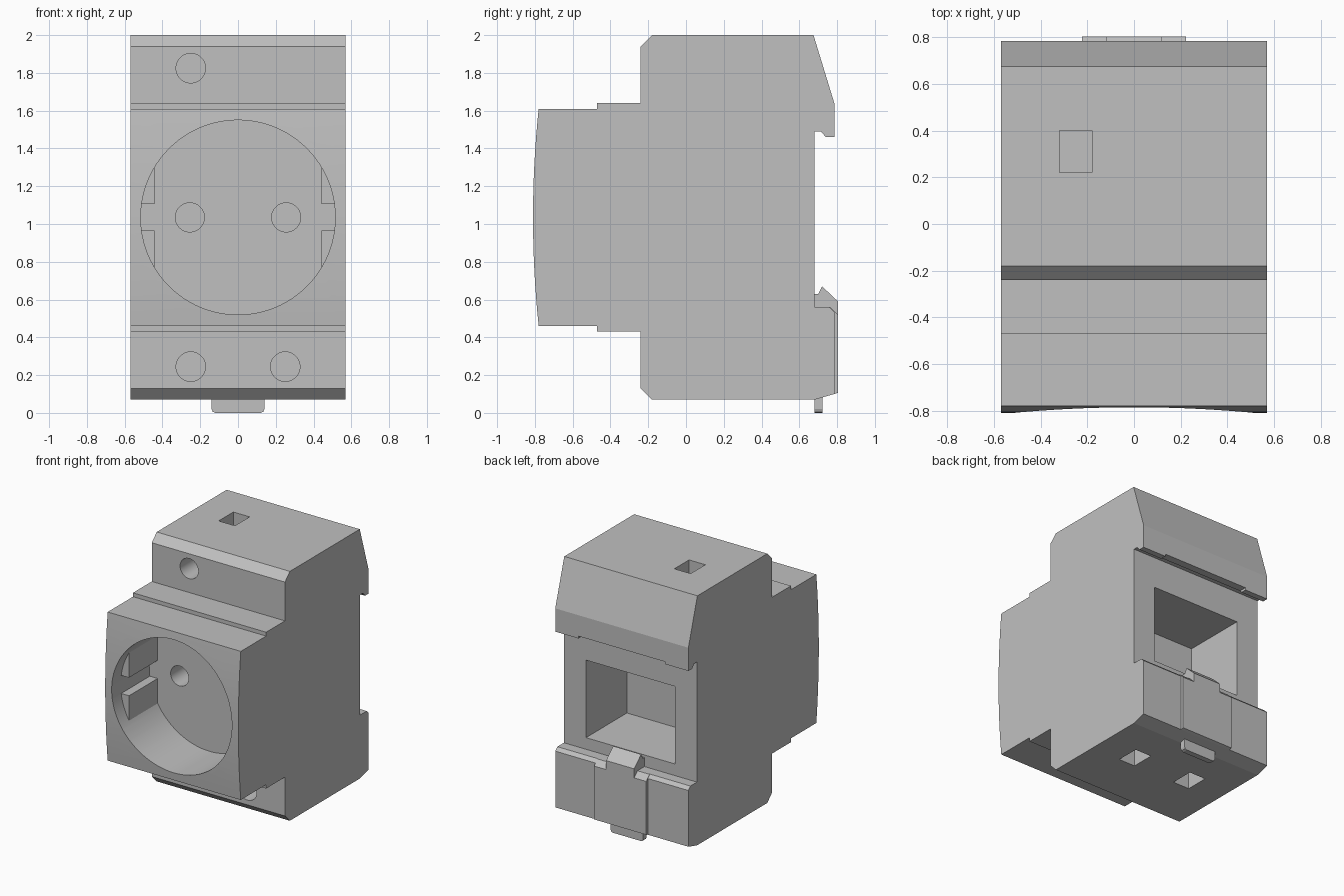
import bpy, bmesh, math
from mathutils import Matrix, Vector

if "Cube" in bpy.data.objects:
    bpy.data.objects.remove(bpy.data.objects["Cube"], do_unlink=True)

grey = bpy.data.materials.new("light_grey_plastic")
grey.use_nodes = True
COLOUR = (0.53, 0.53, 0.53, 1)
grey.diffuse_color = COLOUR
grey.node_tree.nodes["Principled BSDF"].inputs["Base Color"].default_value = COLOUR


def finish(name, bm):
    bmesh.ops.recalc_face_normals(bm, faces=bm.faces)
    mesh = bpy.data.meshes.new(name)
    bm.to_mesh(mesh)
    bm.free()
    mesh.materials.append(grey)
    obj = bpy.data.objects.new(name, mesh)
    bpy.context.collection.objects.link(obj)
    return obj


def prism(name, points, start, end):
    """Extrude a list of 3D points from start offset to end offset."""
    bm = bmesh.new()
    face = bm.faces.new([bm.verts.new(Vector(p) + start) for p in points])
    out = bmesh.ops.extrude_face_region(bm, geom=[face])
    verts = [g for g in out["geom"] if isinstance(g, bmesh.types.BMVert)]
    bmesh.ops.translate(bm, verts=verts, vec=end - start)
    return finish(name, bm)


def side_prism(name, yz, half_width):
    off = Vector((half_width, 0, 0))
    return prism(name, [(0, y, z) for y, z in yz], -off, off)


def box(name, x, y, z):
    bm = bmesh.new()
    bmesh.ops.create_cube(bm, size=1)
    lo, hi = Vector((x[0], y[0], z[0])), Vector((x[1], y[1], z[1]))
    bmesh.ops.scale(bm, vec=hi - lo, verts=bm.verts)
    bmesh.ops.translate(bm, vec=(lo + hi) / 2, verts=bm.verts)
    return finish(name, bm)


def bore(name, x, z, radius, y0, y1, sides=48):
    bm = bmesh.new()
    place = Matrix.Translation((x, (y0 + y1) / 2, z)) @ Matrix.Rotation(math.pi / 2, 4, "X")
    bmesh.ops.create_cone(bm, cap_ends=True, segments=sides, radius1=radius,
                          radius2=radius, depth=y1 - y0, matrix=place)
    return finish(name, bm)


def select_only(obj):
    bpy.ops.object.select_all(action="DESELECT")
    obj.select_set(True)
    bpy.context.view_layer.objects.active = obj


def cut(target, cutter):
    cutter.hide_render = True
    mod = target.modifiers.new("cut", "BOOLEAN")
    mod.operation, mod.solver, mod.object = "DIFFERENCE", "EXACT", cutter
    select_only(target)
    bpy.ops.object.modifier_apply(modifier=mod.name)
    bpy.data.objects.remove(cutter, do_unlink=True)


# Housing: stepped side profile with a gently bowed front
MID, BOW = 1.035, 0.575
bowed = [(-0.81 + 0.03 * (t / 8) ** 2, MID + BOW * t / 8) for t in range(-8, 9)]
profile = bowed + [
    (-0.47, 1.61), (-0.47, 1.64), (-0.24, 1.64), (-0.24, 1.94), (-0.18, 2.0),
    (0.675, 2.0), (0.785, 1.64), (0.785, 1.46), (0.74, 1.46), (0.715, 1.49),
    (0.68, 1.49), (0.68, 0.56), (0.76, 0.56), (0.785, 0.535), (0.785, 0.1),
    (0.68, 0.07), (-0.18, 0.07), (-0.24, 0.13), (-0.24, 0.43), (-0.47, 0.43),
    (-0.47, 0.46)]
housing = side_prism("housing", profile, 0.57)

# Round socket well and its two pin holes
FLOOR = -0.35
cut(housing, bore("well_cutter", 0, MID, 0.515, -1, FLOOR, 96))
for x in (-0.255, 0.255):
    cut(housing, bore("pin_cutter", x, MID, 0.077, FLOOR - 0.1, 0.05))

# Terminal screw holes in the front, wire entries above and below
for x, z in ((-0.25, 1.825), (-0.25, 0.245), (0.25, 0.245)):
    cut(housing, bore("screw_cutter", x, z, 0.078, -0.5, 0.15))
    span = (1.7, 2.1) if z > 1 else (0, 0.37)
    cut(housing, box("wire_cutter", (x - 0.07, x + 0.07), (0.22, 0.4), span))

# Rear pocket and the relieved middle of the upper rail lip
cut(housing, box("pocket_cutter", (-0.38, 0.38), (0.18, 0.74), (0.65, 1.25)))
cut(housing, box("lip_cutter", (-0.37, 0.37), (0.7, 0.85), (1.4, 1.478)))

# Guide ribs, in pairs on each side of the well
for side, name in ((1, "left"), (-1, "right")):
    for up, level in ((1, "upper"), (-1, "lower")):
        xs = sorted((side * 0.443, side * 0.54))
        zs = sorted((MID + up * 0.07, MID + up * 0.268))
        box(f"{name}_{level}_guide_rib", xs, (-0.7, FLOOR + 0.02), zs)

# Rail clip on the back: plate, hooked latch and pull tab
side_prism("clip_plate", [(0.74, 0.12), (0.785, 0.1), (0.805, 0.107), (0.805, 0.52),
                          (0.765, 0.56), (0.74, 0.56)], 0.223)
side_prism("clip_latch", [(0.68, 0.5), (0.68, 0.63), (0.7, 0.63), (0.72, 0.67),
                          (0.805, 0.59), (0.805, 0.5)], 0.12)
tab = [(-0.14, 0.15), (-0.14, 0.02), (-0.134, 0.006), (-0.12, 0)]
tab += [(-x, z) for x, z in reversed(tab)]
prism("clip_pull_tab", [(x, 0, z) for x, z in tab],
      Vector((0, 0.68, 0)), Vector((0, 0.723, 0)))

# Smooth the round walls, keep every edge crisp
select_only(housing)
bpy.ops.object.shade_smooth_by_angle(angle=math.radians(10))
